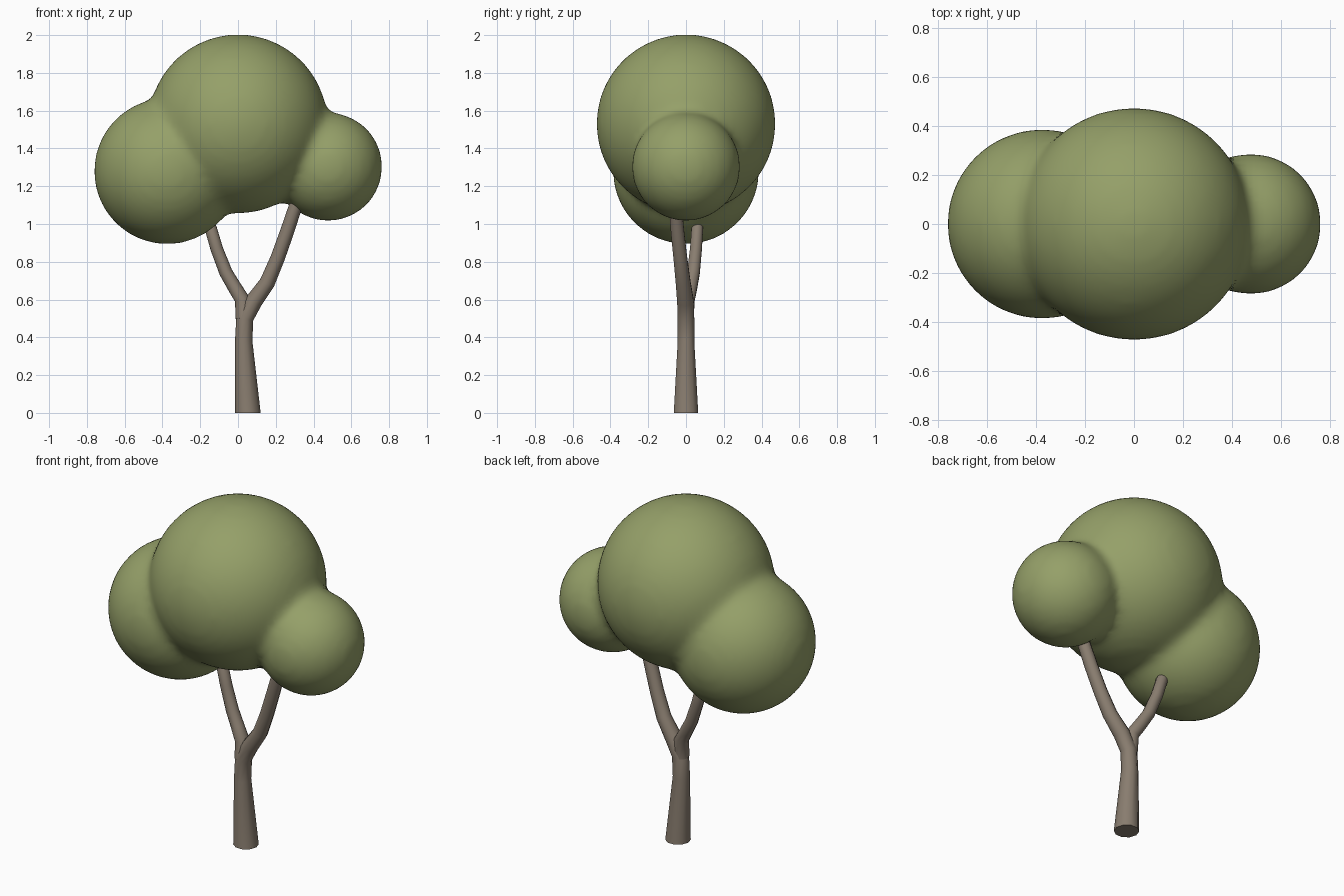
import bpy, bmesh, math
from mathutils import Vector

cube = bpy.data.objects.get("Cube")
if cube:
    bpy.data.objects.remove(cube)


def material(name, rgb):
    mat = bpy.data.materials.new(name)
    mat.use_nodes = True
    colour = (*rgb, 1)
    mat.diffuse_color = colour
    bsdf = next(n for n in mat.node_tree.nodes if n.type == 'BSDF_PRINCIPLED')
    bsdf.inputs["Base Color"].default_value = colour
    return mat


bark = material("bark brown", (0.25, 0.205, 0.16))
leaf = material("leaf green", (0.30, 0.35, 0.14))


def finish(name, bm, mat):
    bmesh.ops.recalc_face_normals(bm, faces=bm.faces)
    mesh = bpy.data.meshes.new(name)
    bm.to_mesh(mesh)
    bm.free()
    mesh.materials.append(mat)
    obj = bpy.data.objects.new(name, mesh)
    bpy.context.collection.objects.link(obj)
    return obj


def smooth(obj, angle):
    bpy.ops.object.select_all(action='DESELECT')
    obj.select_set(True)
    bpy.context.view_layer.objects.active = obj
    bpy.ops.object.shade_smooth_by_angle(angle=math.radians(angle))


def tube(name, path, sides=10):
    """Tapered tube through (x, y, z, radius) points, capped at both ends."""
    points = [Vector(p[:3]) for p in path]
    bm = bmesh.new()
    rings = []
    for i, (p, row) in enumerate(zip(points, path)):
        along = points[min(i + 1, len(points) - 1)] - points[max(i - 1, 0)]
        if i == 0 and p.z == 0:
            along = Vector((0, 0, 1))   # flat foot on the ground
        across = Vector((0, 1, 0)).cross(along).normalized()
        side = along.cross(across).normalized()
        ring = []
        for k in range(sides):
            a = math.tau * k / sides
            ring.append(bm.verts.new(p + row[3] * (math.cos(a) * across + math.sin(a) * side)))
        rings.append(ring)
    for low, high in zip(rings, rings[1:]):
        for k in range(sides):
            n = (k + 1) % sides
            bm.faces.new((low[k], low[n], high[n], high[k]))
    bm.faces.new(rings[0])
    bm.faces.new(rings[-1])
    smooth(finish(name, bm, bark), 50)


# Trunk flowing into the left branch
tube("trunk_and_left_branch", [
    (0.052, 0, 0, 0.068), (0.03, 0, 0.38, 0.046), (0.036, 0, 0.5, 0.046),
    (0.083, -0.003, 0.59, 0.046), (0.155, -0.015, 0.69, 0.041),
    (0.21, -0.03, 0.82, 0.038), (0.26, -0.045, 0.96, 0.037), (0.32, -0.06, 1.14, 0.035)])

# Right branch, rounded off just under the leaves
tube("right_branch", [
    (0.03, 0, 0.5, 0.043), (0.023, 0.008, 0.6, 0.040), (-0.018, 0.024, 0.665, 0.037),
    (-0.065, 0.04, 0.745, 0.035), (-0.113, 0.053, 0.87, 0.033),
    (-0.145, 0.06, 0.98, 0.032), (-0.149, 0.061, 0.993, 0.027), (-0.151, 0.062, 1.0, 0.016)])

# Leaf crown: three balls melted into one skin
bm = bmesh.new()
for x, z, radius in [(0, 1.53, 0.475), (-0.375, 1.28, 0.388), (0.477, 1.303, 0.288)]:
    ball = bmesh.ops.create_icosphere(bm, subdivisions=4, radius=radius)
    bmesh.ops.translate(bm, verts=ball["verts"], vec=(x, 0, z))
crown = finish("leaf_crown", bm, leaf)
remesh = crown.modifiers.new("melt", 'REMESH')
remesh.mode = 'VOXEL'
remesh.voxel_size = 0.025
remesh.use_smooth_shade = True
soften = crown.modifiers.new("soften", 'SMOOTH')
soften.factor = 0.5
soften.iterations = 12
for poly in crown.data.polygons:
    poly.use_smooth = True
